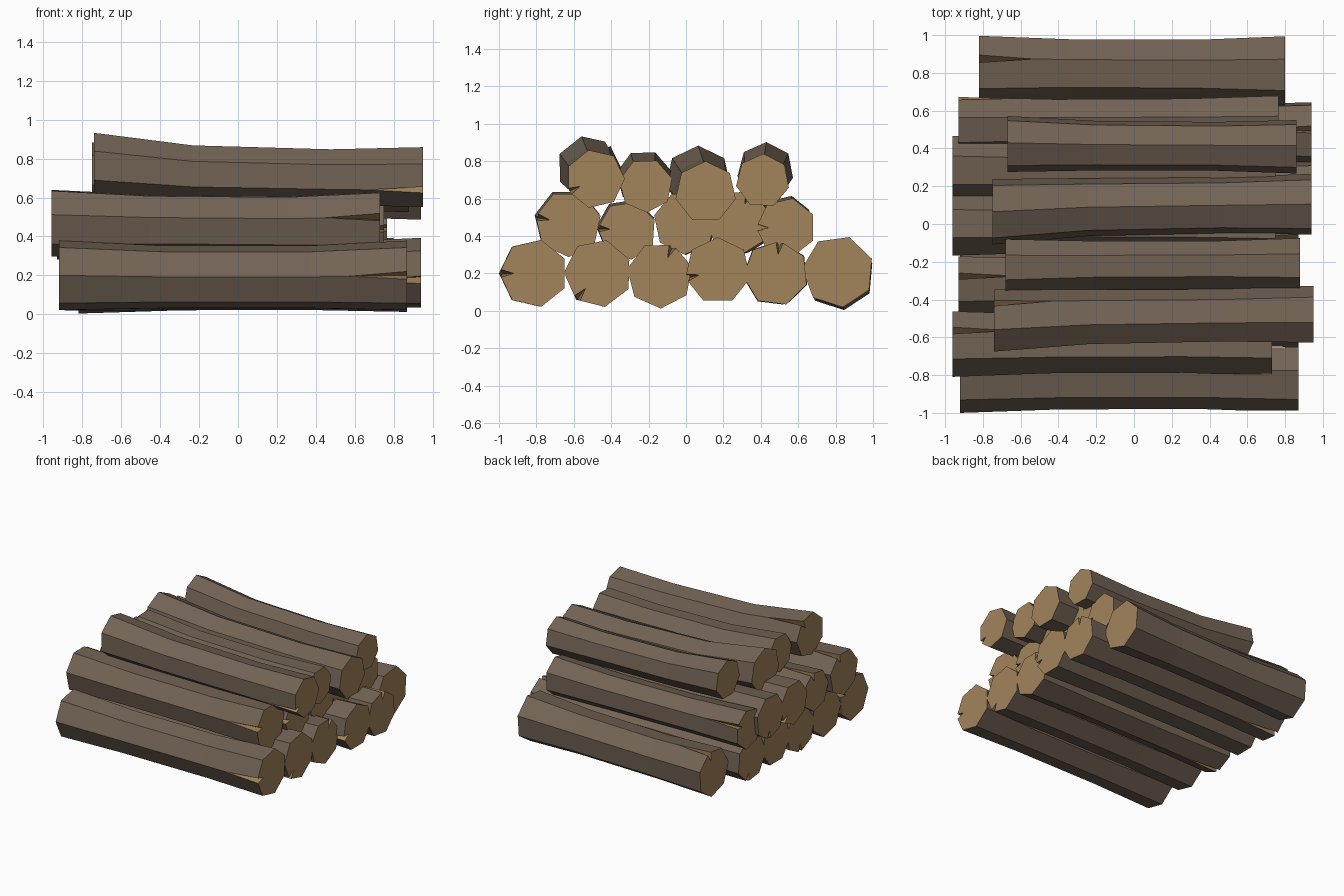
import bpy, bmesh, math
from mathutils import Vector

if "Cube" in bpy.data.objects:
    bpy.data.objects.remove(bpy.data.objects["Cube"])

SIDES = 7


def material(name, color):
    m = bpy.data.materials.new(name)
    m.diffuse_color = (*color, 1)
    m.use_nodes = True
    m.node_tree.nodes["Principled BSDF"].inputs["Base Color"].default_value = m.diffuse_color
    return m


bark = material("bark", (0.17, 0.125, 0.09))
wood = material("cut_wood", (0.36, 0.23, 0.105))


def make_log(name, x0, x1, left, right, r0, r1, angle, split_left, split_right, bend):
    """Seven-sided log along x with a thin waist; splits are vertex indices or None.
    bend tells how far the left waist ring has drifted towards the right end's centre."""
    bm = bmesh.new()
    ends = (Vector((x0, *left)), Vector((x1, *right)))
    rings = []
    for t, drift, waist in ((0, 0, 1), (0.3, bend, 0.9), (0.72, max(bend, 0.85), 0.9), (1, 1, 1)):
        c = ends[0].lerp(ends[1], drift)
        c.x = x0 + (x1 - x0) * t
        if waist < 1:
            c.z -= 0.008
        r = (r0 + (r1 - r0) * t) * waist
        ring = []
        for k in range(SIDES):
            a = math.radians(angle) + k * math.tau / SIDES
            ring.append(bm.verts.new(c + Vector((0, r * math.cos(a), r * math.sin(a)))))
        rings.append(ring)

    def face(verts, mat):
        bm.faces.new(verts).material_index = mat

    # middle bark band
    for k in range(SIDES):
        n = (k + 1) % SIDES
        face((rings[1][k], rings[1][n], rings[2][n], rings[2][k]), 0)

    # end bands, drying splits and cut ends
    for outer, inner, c, s in ((rings[0], rings[1], ends[0], split_left),
                               (rings[3], rings[2], ends[1], split_right)):
        rim = [[v] for v in outer]
        tip = None
        if s is not None:
            p, prev, nxt = outer[s].co, outer[s - 1].co, outer[(s + 1) % SIDES].co
            a = bm.verts.new(p.lerp(prev, 0.14))
            b = bm.verts.new(p.lerp(nxt, 0.14))
            deep = bm.verts.new(p.lerp(c, 0.42))
            tip = bm.verts.new(p.lerp(inner[s].co, 0.6))
            rim[s] = [a, deep, b]
            face((tip, a, deep), 1)
            face((tip, deep, b), 1)
        for k in range(SIDES):
            n = (k + 1) % SIDES
            loop = [inner[k]] + ([tip] if k == s else []) + [rim[k][-1], rim[n][0]]
            loop += ([tip] if n == s else []) + [inner[n]]
            face(loop, 0)
        if s is not None:
            bm.verts.remove(outer[s])
        hub = bm.verts.new(c)
        loop = [v for group in rim for v in group]
        for k, v in enumerate(loop):
            face((hub, v, loop[(k + 1) % len(loop)]), 1)

    bmesh.ops.recalc_face_normals(bm, faces=bm.faces)
    mesh = bpy.data.meshes.new(name)
    bm.to_mesh(mesh)
    bm.free()
    mesh.materials.append(bark)
    mesh.materials.append(wood)
    bpy.context.collection.objects.link(bpy.data.objects.new(name, mesh))


# x0, x1, left (y, z), right (y, z), left radius, right radius, angle, splits
bottom = [
    (-0.92, 0.87, (-0.817, 0.20), (-0.815, 0.20), 0.183, 0.183, 180, 4, 0),
    (-0.92, 0.87, (-0.47, 0.20), (-0.47, 0.20), 0.183, 0.183, 230, 4, 0),
    (-0.92, 0.87, (-0.14, 0.19), (-0.14, 0.19), 0.178, 0.178, 66, 4, 0),
    (-0.92, 0.94, (0.17, 0.215), (0.17, 0.215), 0.178, 0.178, 193, 4, 0),
    (-0.92, 0.94, (0.48, 0.20), (0.48, 0.20), 0.178, 0.175, 83, 4, 0),
    (-0.82, 0.80, (0.82, 0.19), (0.813, 0.21), 0.188, 0.193, 72, 0, None),
]
middle = [
    (-0.96, 0.73, (-0.635, 0.475), (-0.63, 0.465), 0.178, 0.178, 168, 5, 0),
    (-0.93, 0.75, (-0.32, 0.44), (-0.315, 0.43), 0.16, 0.158, 176, 5, 0),
    (-0.96, 0.75, (0.0, 0.47), (-0.005, 0.47), 0.172, 0.17, 115, 4, None),
    (-0.96, 0.75, (0.30, 0.475), (0.28, 0.475), 0.175, 0.175, 70, 4, 0),
    (-0.93, 0.765, (0.53, 0.46), (0.535, 0.445), 0.158, 0.16, 180, 4, 0),
]
top = [
    (-0.74, 0.95, (-0.52, 0.765), (-0.485, 0.705), 0.172, 0.158, 206, 4, 0),
    (-0.68, 0.88, (-0.225, 0.71), (-0.215, 0.67), 0.15, 0.145, 118, 4, None),
    (-0.75, 0.94, (0.065, 0.705), (0.105, 0.635), 0.178, 0.165, 90, None, None),
    (-0.67, 0.86, (0.425, 0.75), (0.41, 0.695), 0.152, 0.145, 88, None, None),
]
for row, logs, bend in (("bottom", bottom, 0.3), ("middle", middle, 0.3), ("top", top, 0.6)):
    for i, spec in enumerate(logs):
        make_log(f"{row}_log_{i + 1}", *spec, bend)
